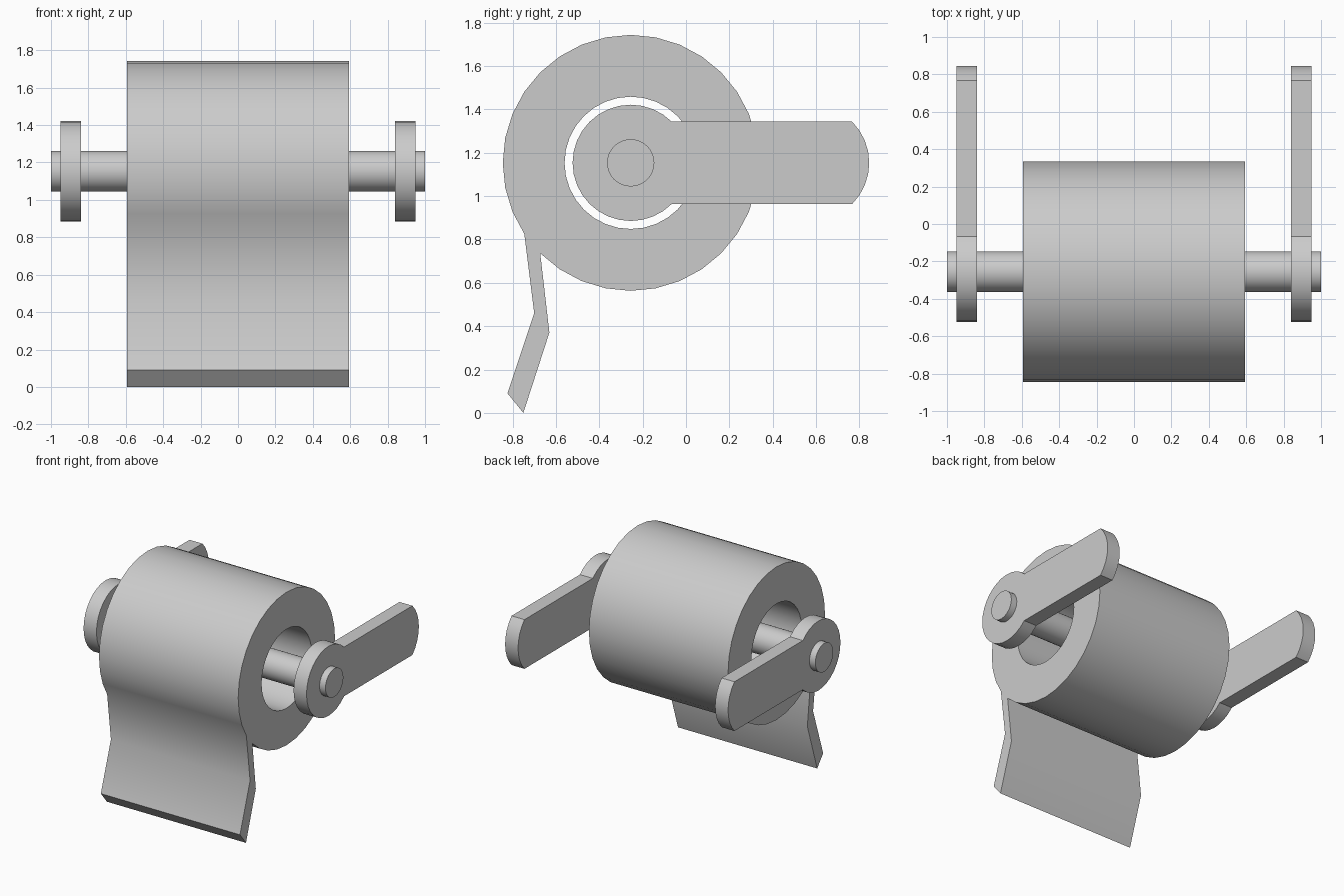
import bpy, bmesh
from math import cos, sin, radians

if "Cube" in bpy.data.objects:
    bpy.data.objects.remove(bpy.data.objects["Cube"])

CY, CZ = -0.255, 1.153   # shared axis of roll, rod and arm discs
SEG = 32


def arc(r, a0, a1, n, cy=CY):
    """n + 1 points (y, z) on an arc, angles in degrees."""
    angs = [radians(a0 + (a1 - a0) * i / n) for i in range(n + 1)]
    return [(cy + r * cos(a), CZ + r * sin(a)) for a in angs]


def finish(name, bm):
    bmesh.ops.recalc_face_normals(bm, faces=bm.faces)
    me = bpy.data.meshes.new(name)
    bm.to_mesh(me)
    bm.free()
    ob = bpy.data.objects.new(name, me)
    bpy.context.collection.objects.link(ob)
    bpy.ops.object.select_all(action='DESELECT')
    ob.select_set(True)
    bpy.context.view_layer.objects.active = ob
    bpy.ops.object.shade_smooth_by_angle(angle=radians(30))
    return ob


def extrude_profile(name, pts, x0, x1):
    """Solid made from a (y, z) outline drawn out along x."""
    bm = bmesh.new()
    a = [bm.verts.new((x0, y, z)) for y, z in pts]
    b = [bm.verts.new((x1, y, z)) for y, z in pts]
    bm.faces.new(a)
    bm.faces.new(b)
    for i in range(len(pts)):
        j = (i + 1) % len(pts)
        bm.faces.new((a[i], a[j], b[j], b[i]))
    return finish(name, bm)


# paper roll: hollow ring, with the loose sheet growing out of one outer face
bm = bmesh.new()
W = 0.593
outer, inner = arc(0.59, 0, 360, SEG)[:-1], arc(0.305, 0, 360, SEG)[:-1]
rings = [[bm.verts.new((x, y, z)) for y, z in loop]
         for loop, x in ((outer, -W), (outer, W), (inner, W), (inner, -W))]
TAB = 19
for k in range(4):
    p, q = rings[k], rings[(k + 1) % 4]
    for i in range(SEG):
        j = (i + 1) % SEG
        if not (k == 0 and i == TAB):
            bm.faces.new((p[i], p[j], q[j], q[i]))

# hanging sheet: (front y, z), (back y, z) at the fold and at the free end
sec = [rings[0][TAB], rings[0][TAB + 1], rings[1][TAB + 1], rings[1][TAB]]
for f, b in (((-0.70, 0.46), (-0.63, 0.37)), ((-0.823, 0.09), (-0.75, 0.0))):
    new = [bm.verts.new((x, *p)) for x, p in ((-W, f), (-W, b), (W, b), (W, f))]
    for i in range(4):
        j = (i + 1) % 4
        bm.faces.new((sec[i], sec[j], new[j], new[i]))
    sec = new
bm.faces.new(sec)
finish("paper_roll", bm)

# rod through the roll
extrude_profile("rod", arc(0.109, 0, 360, SEG)[:-1], -1.0, 1.0)

# wall arms: round head, straight bar and rounded far end
arm = arc(0.268, 45, 315, 24) + arc(0.268, -45, 45, 8, cy=0.577)
for side, s in (("left", -1), ("right", 1)):
    extrude_profile(side + "_arm", arm, s * 0.84, s * 0.95)
